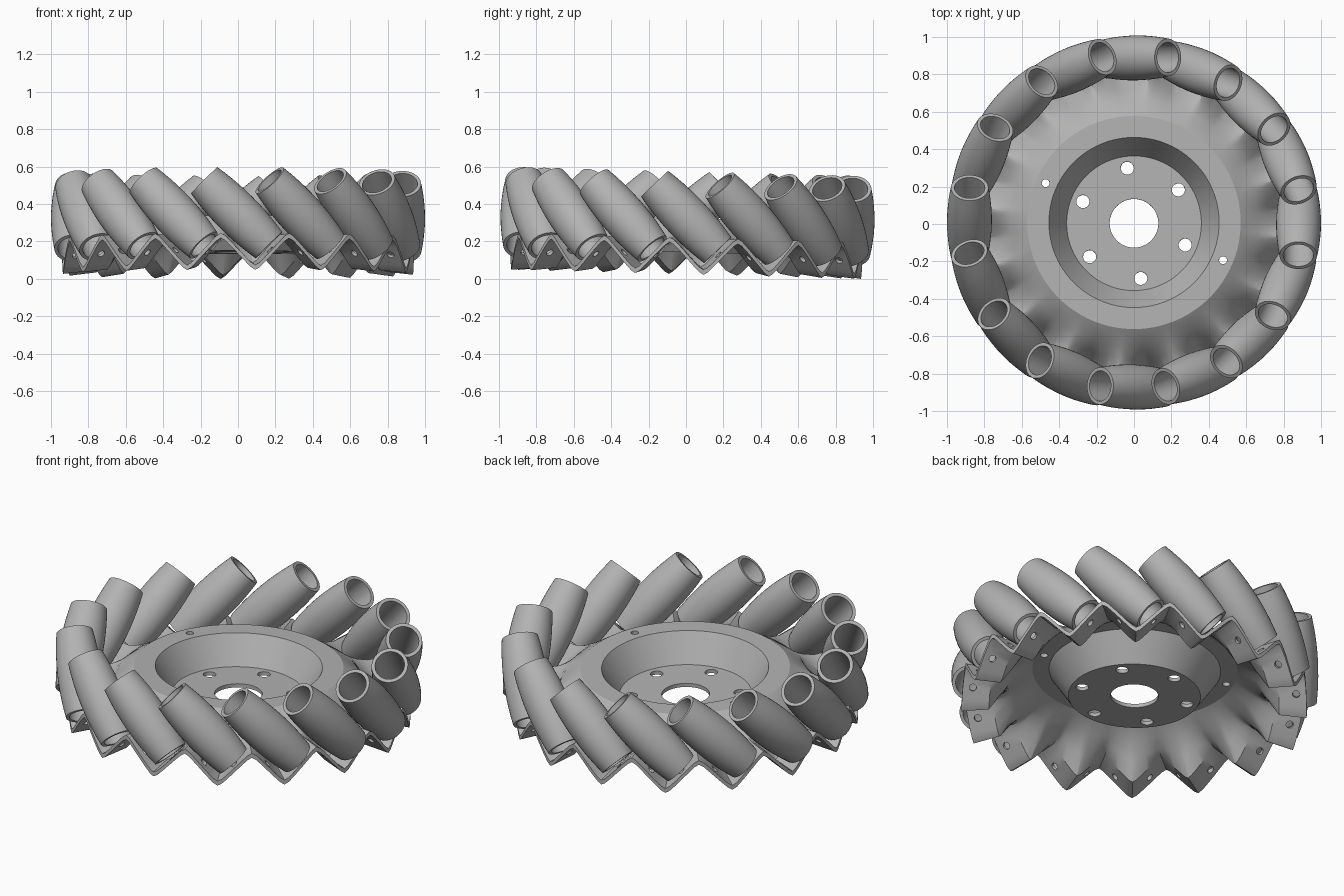
import bpy, bmesh
from math import sin, asin, cos, pi, radians, tau
from mathutils import Matrix, Vector

if "Cube" in bpy.data.objects:
    bpy.data.objects.remove(bpy.data.objects["Cube"], do_unlink=True)

COUNT = 16
PITCH = tau / COUNT
PHASE = radians(-0.5)
TILT = Matrix.Rotation(radians(-1.5), 4, 'X')
VALLEY = PHASE + radians(6.2)

metal = bpy.data.materials.new("grey metal")
metal.use_nodes = True
metal.diffuse_color = (0.45, 0.45, 0.45, 1)
metal.node_tree.nodes["Principled BSDF"].inputs["Base Color"].default_value = (0.45, 0.45, 0.45, 1)


def make_object(name, bm):
    bmesh.ops.recalc_face_normals(bm, faces=bm.faces)
    mesh = bpy.data.meshes.new(name)
    bm.to_mesh(mesh)
    bm.free()
    mesh.materials.append(metal)
    obj = bpy.data.objects.new(name, mesh)
    bpy.context.collection.objects.link(obj)
    return obj


def lathe(bm, rows, segments, closed):
    """rows: (radius, height function of angle); closed joins last row to first"""
    rings = []
    for r, height in rows:
        angles = [tau * i / segments for i in range(segments)]
        rings.append([bm.verts.new((r * cos(a), r * sin(a), height(a))) for a in angles])
    pairs = list(zip(rings, rings[1:]))
    if closed:
        pairs.append((rings[-1], rings[0]))
    for a, b in pairs:
        for i in range(segments):
            j = (i + 1) % segments
            bm.faces.new((a[i], b[i], b[j], a[j]))


def activate(obj):
    bpy.ops.object.select_all(action='DESELECT')
    obj.select_set(True)
    bpy.context.view_layer.objects.active = obj


# Corrugation: rounded triangle wave around the rim, from -1 to 1
def zigzag(a):
    return -asin(0.97 * cos((a - VALLEY) * COUNT)) / asin(0.97)


def level(mid, amp=0.0):
    return lambda a: mid + amp * zigzag(a)


# Pressed wheel disc: dished floor, flat ring, cone and corrugated edge.
# Upper and lower skins share one closed profile.
THICK = 0.022
top = [(0.13, 0.15, 0), (0.36, 0.15, 0), (0.455, 0.31, 0), (0.57, 0.31, 0),
       (0.66, 0.25, 0), (0.725, 0.185, 0.035), (0.79, 0.128, 0.075), (0.94, 0.122, 0.085)]
rows = [(r, level(z, amp)) for r, z, amp in top]
for r, z, amp in reversed(top):
    inset = 0.012 if 0.4 < r < 0.6 else 0
    rows.append((r + (inset if r < 0.5 else -inset), level(z - THICK - amp * 0.05, amp)))
bm = bmesh.new()
lathe(bm, rows, COUNT * 16, True)
disc = make_object("wheel_disc", bm)

# Drill for bolt holes, ring holes and the axle holes in the sloped facets
bm = bmesh.new()


def drill(matrix, radius, depth):
    bmesh.ops.create_cone(bm, cap_ends=True, segments=20, radius1=radius,
                          radius2=radius, depth=depth, matrix=matrix)


for k in range(6):
    a = radians(37 + 60 * k)
    drill(Matrix.Translation((0.297 * cos(a), 0.297 * sin(a), 0.14)), 0.035, 0.1)
for a in (radians(156), radians(-23)):
    drill(Matrix.Translation((0.517 * cos(a), 0.517 * sin(a), 0.3)), 0.021, 0.1)
for k in range(COUNT):
    for side in (1, -1):
        turn = Matrix.Rotation(VALLEY + PITCH * (k + side * 0.25), 4, 'Z')
        lean = Matrix.Rotation(side * pi / 4, 4, 'X')
        drill(turn @ Matrix.Translation((0.885, 0, 0.115)) @ lean, 0.02, 0.09)
cutter = make_object("hole_cutter", bm)
cutter.hide_render = True
activate(disc)
mod = disc.modifiers.new("holes", 'BOOLEAN')
mod.object = cutter
mod.operation = 'DIFFERENCE'
mod.solver = 'EXACT'
bpy.ops.object.modifier_apply(modifier=mod.name)
bpy.data.objects.remove(cutter, do_unlink=True)

# Hollow barrel rollers, leaning 45 degrees around the rim
HALF = 0.245
BORE = 0.081


def roller_mesh():
    bm = bmesh.new()
    steps = [i / 5 for i in range(-5, 6)]
    rows = [(BORE, level(-HALF))]
    rows += [(0.12 - 0.02 * s * s, level(s * HALF)) for s in steps]
    rows += [(BORE, level(HALF))]
    lathe(bm, rows, 40, True)
    return bm


parts = [disc]
for k in range(COUNT):
    roller = make_object(f"roller_{k + 1}", roller_mesh())
    place = (Matrix.Rotation(PHASE + PITCH * k, 4, 'Z')
             @ Matrix.Translation((0.88, 0, 0.317)) @ Matrix.Rotation(pi / 4, 4, 'X'))
    roller.data.transform(place)
    parts.append(roller)

# Slight tilt, rest on the floor, smooth shading with sharp edges kept
for obj in parts:
    obj.data.transform(TILT)
lowest = min(v.co.z for obj in parts for v in obj.data.vertices)
for obj in parts:
    obj.data.transform(Matrix.Translation(Vector((0, 0, -lowest))))
    activate(obj)
    bpy.ops.object.shade_smooth_by_angle(angle=radians(28))
